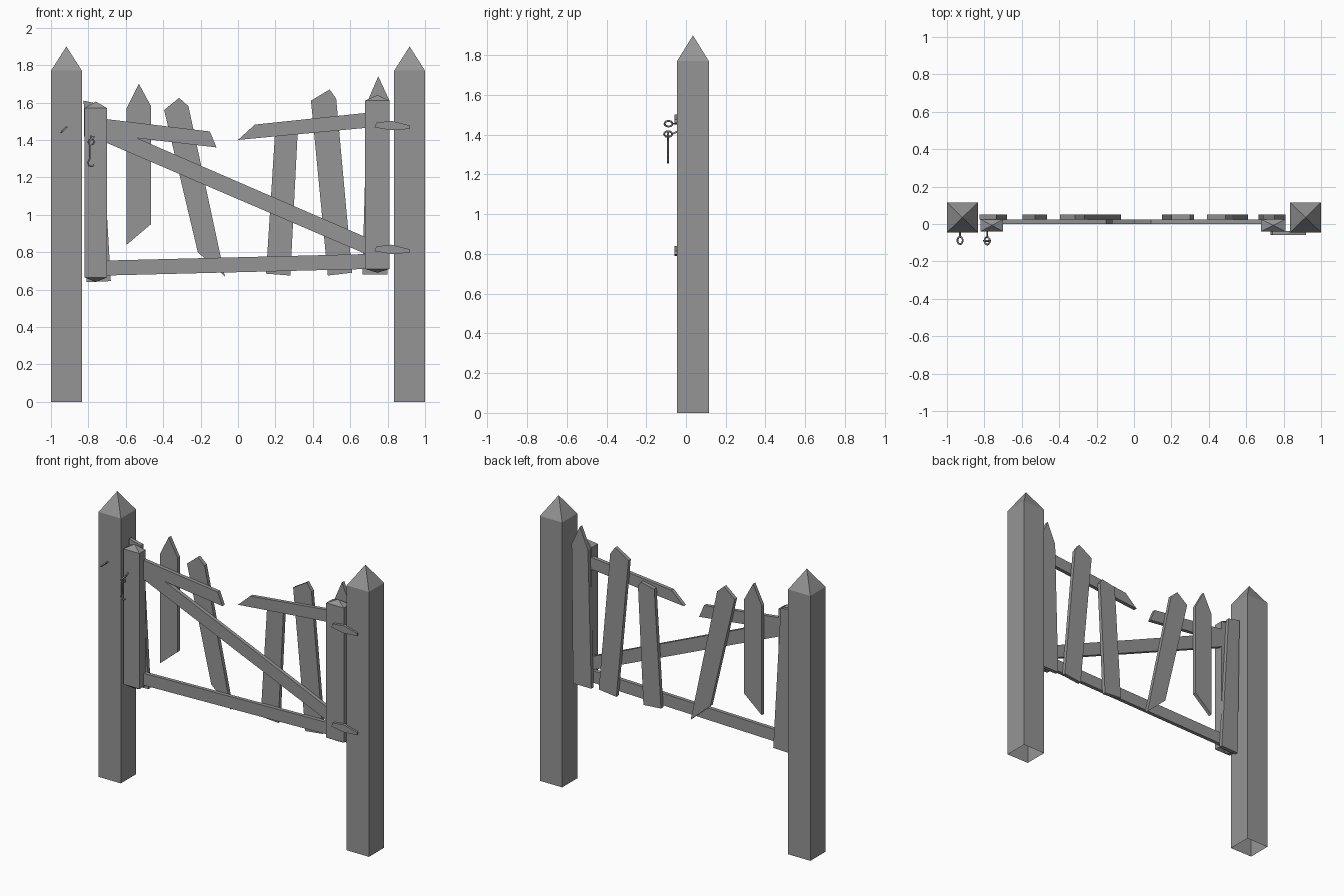
import bpy, bmesh, math
from mathutils import Vector, Matrix

if "Cube" in bpy.data.objects:
    bpy.data.objects.remove(bpy.data.objects["Cube"])

grey = bpy.data.materials.new("weathered_grey")
grey.use_nodes = True
COLOR = (0.3, 0.3, 0.3, 1)
grey.diffuse_color = COLOR
grey.node_tree.nodes["Principled BSDF"].inputs["Base Color"].default_value = COLOR


def finish(name, bm):
    bmesh.ops.recalc_face_normals(bm, faces=bm.faces)
    mesh = bpy.data.meshes.new(name)
    bm.to_mesh(mesh)
    bm.free()
    mesh.materials.append(grey)
    ob = bpy.data.objects.new(name, mesh)
    bpy.context.collection.objects.link(ob)
    return ob


def board(name, outline, y0, y1):
    """Plank with an (x, z) outline, extruded from y0 to y1."""
    bm = bmesh.new()
    face = bm.faces.new([bm.verts.new((x, y0, z)) for x, z in outline])
    ext = bmesh.ops.extrude_face_region(bm, geom=[face])
    moved = [v for v in ext["geom"] if isinstance(v, bmesh.types.BMVert)]
    bmesh.ops.translate(bm, verts=moved, vec=(0, y1 - y0, 0))
    return finish(name, bm)


def post(name, x0, x1, y0, y1, z0, z1, tip, foot=None):
    """Square post with a pyramid cap; the foot is open or a pyramid."""
    bm = bmesh.new()
    plan = [(x0, y0), (x1, y0), (x1, y1), (x0, y1)]
    low = [bm.verts.new((x, y, z0)) for x, y in plan]
    high = [bm.verts.new((x, y, z1)) for x, y in plan]
    mid = ((x0 + x1) / 2, (y0 + y1) / 2)
    apex = bm.verts.new((*mid, tip))
    base = bm.verts.new((*mid, foot)) if foot is not None else None
    for i in range(4):
        j = (i + 1) % 4
        bm.faces.new((low[i], low[j], high[j], high[i]))
        bm.faces.new((high[i], high[j], apex))
        if base:
            bm.faces.new((low[j], low[i], base))
    return finish(name, bm)


def wire(name, points, radius=0.005):
    """Round metal wire following a path."""
    curve = bpy.data.curves.new(name, "CURVE")
    curve.dimensions = "3D"
    curve.bevel_depth = radius
    curve.bevel_resolution = 1
    curve.use_fill_caps = True
    spline = curve.splines.new("POLY")
    spline.points.add(len(points) - 1)
    for p, co in zip(spline.points, points):
        p.co = (*co, 1)
    curve.materials.append(grey)
    ob = bpy.data.objects.new(name, curve)
    bpy.context.collection.objects.link(ob)
    bpy.ops.object.select_all(action="DESELECT")
    ob.select_set(True)
    bpy.context.view_layer.objects.active = ob
    bpy.ops.object.convert(target="MESH")


def screw_eye(name, start, centre, radius, roll):
    """Straight shank ending in a ring turned about the y axis."""
    start, centre = Vector(start), Vector(centre)
    turn = Matrix.Rotation(roll, 3, "Y")
    ring = []
    for i in range(13):
        a = math.pi / 2 + math.tau * i / 12
        ring.append(centre + turn @ Vector((math.cos(a), math.sin(a), 0)) * radius)
    wire(name, [start] + ring)


# Gate posts
for side, s in (("right", -1), ("left", 1)):
    post(side + "_gate_post", *sorted((s * 0.835, s)), -0.045, 0.115, 0, 1.77, 1.9)

# Gate end stiles
post("right_stile", -0.82, -0.70, -0.04, 0.025, 0.665, 1.57, 1.605, 0.64)
post("left_stile", 0.68, 0.81, -0.04, 0.025, 0.71, 1.61, 1.64, 0.69)

# Rails and diagonal brace
RAILS = {
    "bottom_rail": [(-0.71, 0.675), (0.69, 0.71), (0.69, 0.79), (-0.71, 0.755)],
    "broken_top_rail_right": [(-0.71, 1.43), (-0.115, 1.36), (-0.15, 1.445), (-0.71, 1.512)],
    "broken_top_rail_left": [(0, 1.40), (0.69, 1.465), (0.69, 1.545), (0.09, 1.482)],
    "diagonal_brace": [(-0.71, 1.388), (0.69, 0.787), (0.69, 0.877), (-0.54, 1.41), (-0.71, 1.432)],
}
for name, outline in RAILS.items():
    board(name, outline, 0, 0.025)

# Crooked pickets behind the rails
PICKETS = [
    [(-0.81, 0.64), (-0.68, 0.645), (-0.735, 1.59), (-0.825, 1.61)],
    [(-0.595, 0.84), (-0.465, 0.95), (-0.465, 1.58), (-0.53, 1.70), (-0.595, 1.57)],
    [(-0.215, 0.80), (-0.07, 0.67), (-0.265, 1.58), (-0.315, 1.625), (-0.395, 1.56)],
    [(0.15, 0.685), (0.28, 0.675), (0.32, 1.46), (0.30, 1.49), (0.20, 1.47)],
    [(0.48, 0.675), (0.61, 0.69), (0.525, 1.62), (0.49, 1.67), (0.39, 1.61)],
    [(0.665, 0.68), (0.80, 0.68), (0.81, 1.61), (0.75, 1.74), (0.69, 1.60)],
]
for i, outline in enumerate(PICKETS):
    board(f"picket_{i + 1}", outline, 0.025, 0.05)

# Strap hinges
STRAP = [(0.73, -0.01), (0.82, -0.025), (0.92, -0.018), (0.92, 0.0), (0.82, 0.025), (0.74, 0.015)]
for name, z in (("upper_hinge", 1.477), ("lower_hinge", 0.815)):
    board(name, [(x, z + dz) for x, dz in STRAP], -0.058, -0.038)

# Latch: eye on the post, eye and hanging hook on the stile
screw_eye("post_eye", (-0.93, -0.04, 1.455), (-0.93, -0.088, 1.455), 0.02, -math.pi / 4)
screw_eye("stile_eye", (-0.785, -0.035, 1.42), (-0.785, -0.09, 1.403), 0.02, -math.pi / 4)
hook = [(-0.785 + 0.016 * math.cos(a), -0.09, 1.39 + 0.016 * math.sin(a))
        for a in [math.pi * (-0.5 + i / 4) for i in range(8)]]
hook += [(-0.792, -0.09, 1.37), (-0.792, -0.09, 1.30), (-0.803, -0.09, 1.28),
         (-0.797, -0.09, 1.262), (-0.78, -0.09, 1.258), (-0.77, -0.09, 1.268)]
wire("latch_hook", hook)
